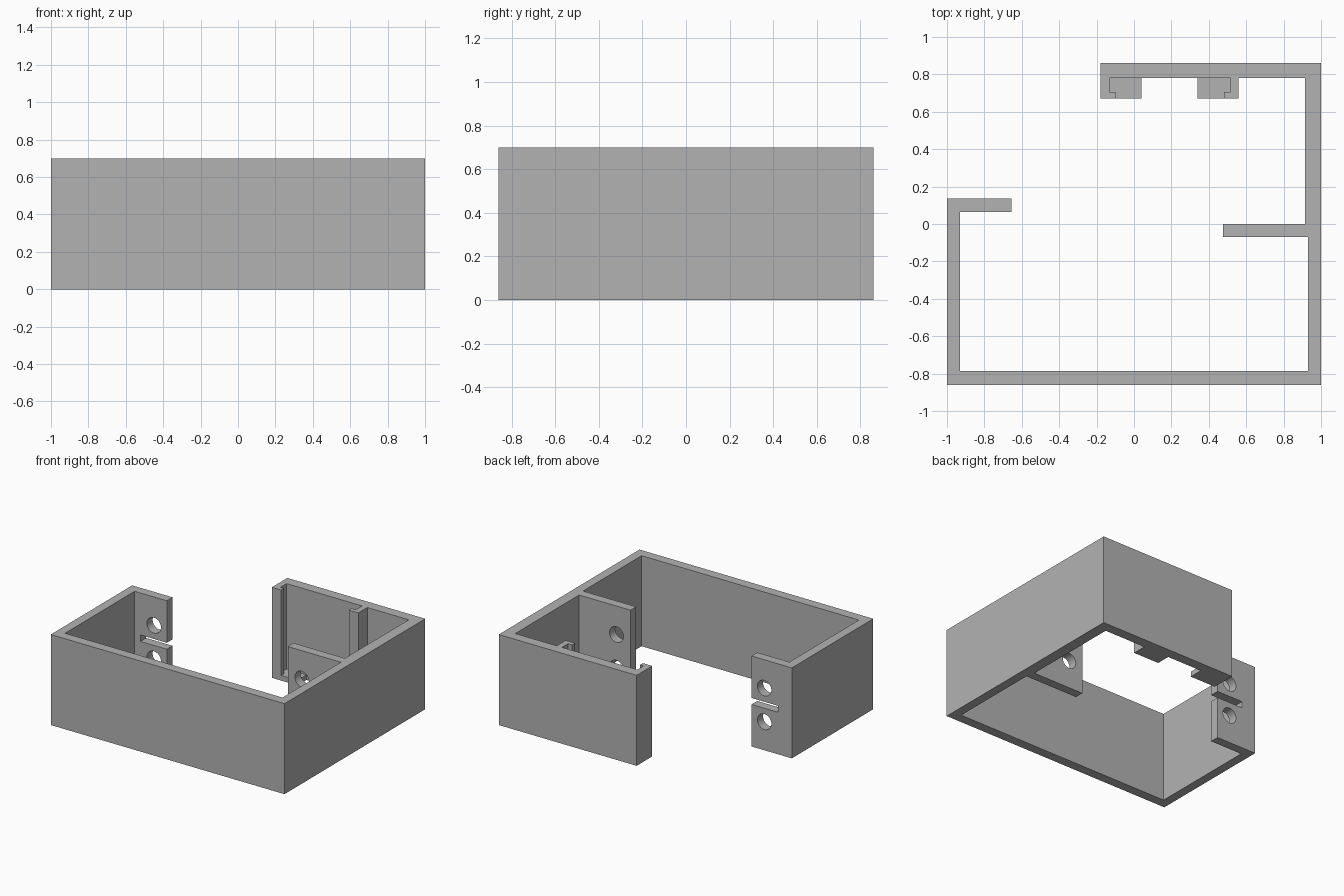
import bpy
import bmesh
from mathutils import Matrix

HEIGHT = 0.70

default = bpy.data.objects.get("Cube")
if default:
    bpy.data.objects.remove(default, do_unlink=True)

grey = bpy.data.materials.new("plain grey")
grey.use_nodes = True
grey.diffuse_color = (0.45, 0.45, 0.45, 1)
grey.node_tree.nodes["Principled BSDF"].inputs["Base Color"].default_value = grey.diffuse_color


def make_object(name, bm):
    bmesh.ops.recalc_face_normals(bm, faces=bm.faces)
    mesh = bpy.data.meshes.new(name)
    bm.to_mesh(mesh)
    bm.free()
    mesh.materials.append(grey)
    obj = bpy.data.objects.new(name, mesh)
    bpy.context.collection.objects.link(obj)
    return obj


def extrude_profile(name, points, z0, z1):
    bm = bmesh.new()
    face = bm.faces.new([bm.verts.new((x, y, z0)) for x, y in points])
    top = bmesh.ops.extrude_face_region(bm, geom=[face])["geom"]
    verts = [v for v in top if isinstance(v, bmesh.types.BMVert)]
    bmesh.ops.translate(bm, verts=verts, vec=(0, 0, z1 - z0))
    return make_object(name, bm)


def box(name, x0, x1, y0, y1, z0, z1):
    return extrude_profile(name, [(x0, y0), (x1, y0), (x1, y1), (x0, y1)], z0, z1)


def hole_cutter(name, x, y, z):
    bm = bmesh.new()
    bmesh.ops.create_cone(bm, cap_ends=True, segments=32, radius1=0.06, radius2=0.06, depth=0.2,
                          matrix=Matrix.Translation((x, y, z)) @ Matrix.Rotation(1.5707963, 4, "X"))
    return make_object(name, bm)


def cut(target, cutter):
    cutter.hide_render = True
    mod = target.modifiers.new("cut", "BOOLEAN")
    mod.operation = "DIFFERENCE"
    mod.solver = "EXACT"
    mod.object = cutter
    bpy.context.view_layer.objects.active = target
    bpy.ops.object.modifier_apply(modifier=mod.name)
    bpy.data.objects.remove(cutter, do_unlink=True)


# Open frame: outer walls, left hooked rail, right hooked rail, two mounting tabs
outline = [
    (-1, -0.86), (1, -0.86), (1, 0.86), (-0.18, 0.86),
    (-0.18, 0.67), (-0.10, 0.67), (-0.10, 0.705), (-0.13, 0.705), (-0.13, 0.78),
    (0.515, 0.78), (0.515, 0.705), (0.48, 0.705), (0.48, 0.67), (0.56, 0.67), (0.56, 0.78),
    (0.915, 0.78), (0.915, 0), (0.475, 0), (0.475, -0.07), (0.93, -0.07),
    (0.93, -0.785), (-0.93, -0.785), (-0.93, 0.065), (-0.655, 0.065), (-0.655, 0.135), (-1, 0.135),
]
frame = extrude_profile("wall_frame", outline, 0, HEIGHT)

# Screw holes in both tabs
for x, y in ((-0.765, 0.1), (0.595, -0.035)):
    for z in (0.22, 0.48):
        cut(frame, hole_cutter("hole_cutter", x, y, z))

# Open slot between the holes of the outer tab
cut(frame, box("slot_cutter", -0.88, -0.6, 0, 0.2, 0.325, 0.375))

# Thin stops closing the bottom of the rails
for name, x0, x1 in (("right_rail_stop", -0.13, 0.04), ("left_rail_stop", 0.34, 0.515)):
    box(name, x0, x1, 0.67, 0.78, 0, 0.04)
